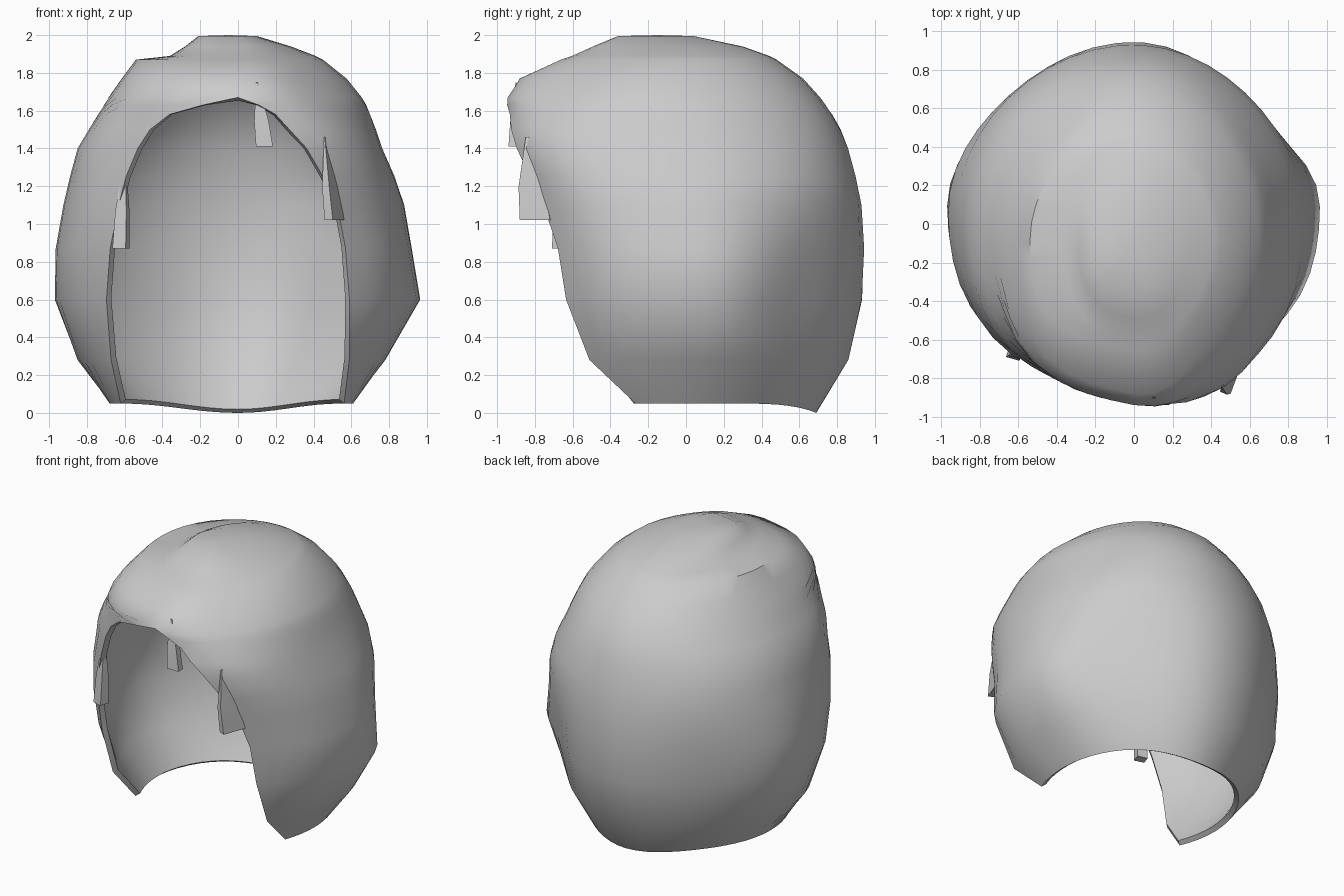
import bpy
import bmesh
from math import acos, cos, sin, pi
from mathutils import Vector

default_cube = bpy.data.objects.get("Cube")
if default_cube:
    bpy.data.objects.remove(default_cube, do_unlink=True)

# One plain grey for all of the hair
grey = bpy.data.materials.new("hair_grey")
grey.use_nodes = True
colour = (0.6, 0.6, 0.6, 1)
grey.diffuse_color = colour
grey.node_tree.nodes["Principled BSDF"].inputs["Base Color"].default_value = colour


def make_object(name, bm):
    """Turn a bmesh into a named, coloured object and make it active."""
    bmesh.ops.recalc_face_normals(bm, faces=bm.faces)
    mesh = bpy.data.meshes.new(name)
    bm.to_mesh(mesh)
    bm.free()
    mesh.materials.append(grey)
    obj = bpy.data.objects.new(name, mesh)
    bpy.context.collection.objects.link(obj)
    bpy.ops.object.select_all(action="DESELECT")
    obj.select_set(True)
    bpy.context.view_layer.objects.active = obj
    return obj


# Level outlines: height, right reach, left reach, front, back,
# then where the face opening ends on the right and on the left
LEVELS = [
    (.05, .68, .61, -.68, .69, .62, .56),
    (.28, .85, .78, -.75, .86, .66, .57),
    (.6, .97, .965, -.76, .935, .67, .56),
    (.87, .965, .92, -.81, .945, .64, .54),
    (1.1, .925, .88, -.86, .93, .59, .5),
    (1.25, .89, .83, -.88, .9, .55, .43),
    (1.4, .85, .765, -.91, .86, .49, .35),
    (1.5, .79, .73, -.93, .82, .43, .27),
    (1.58, .74, .7, -.935, .775, .34, .2),
    (1.63, .71, .68, -.94, .74, .18, .11),
    (1.67, .685, .655, -.94, .71, 0, 0),
    (1.77, .615, .575, -.88, .62, 0, 0),
    (1.87, .54, .45, -.66, .48, 0, 0),
    (1.89, .36, .41, -.6, .44, 0, 0),
    (1.94, .28, .28, -.49, .3, 0, 0),
    (1.995, .21, .1, -.36, .04, 0, 0),
]
COLUMNS = 36


def corner_bulge(z, on_left, at_back):
    """How far the shell swells or flattens at its diagonal corners."""
    if at_back:
        return -(.14 if on_left else .07) * max(0, 1 - abs(z - .6) / .6)
    if on_left:
        return .06 * min(1, z * 2) - .16 * max(0, 1 - abs(z - 1.77) / .37)
    return .1 * min(1, z / 1.5)


def level_points(z, right, left, front, back, open_right, open_left):
    """Points around one level, from the left opening edge round the back."""
    start = -acos(open_left / left)
    end = pi + acos(open_right / right)
    middle, depth = (front + back) / 2, (back - front) / 2
    for i in range(COLUMNS + 1):
        t = start + (end - start) * i / COLUMNS
        x = cos(t) * (left if cos(t) > 0 else right)
        y = middle + depth * sin(t)
        # The fringe sweeps forward on the left side
        if sin(t) < 0:
            y += x * sin(t) * .2 * min(1, max(0, (z - 1) * 2))
        swell = 1 + corner_bulge(z, cos(t) > 0, sin(t) > 0) * sin(2 * t) ** 2
        # The hem dips at the nape
        dip = .05 * max(0, sin(t)) ** 6 if z < .1 else 0
        yield Vector((x * swell, y * swell, z - dip))


# Main shell of the hair, open at the face and the neck
bm = bmesh.new()
grid = [[bm.verts.new(p) for p in level_points(*level)] for level in LEVELS]
for low, high in zip(grid, grid[1:]):
    for i in range(COLUMNS):
        bm.faces.new((low[i], low[i + 1], high[i + 1], high[i]))
crown = bm.verts.new((-.05, -.15, 2))
for a, b in zip(grid[-1], grid[-1][1:]):
    bm.faces.new((a, b, crown))
bmesh.ops.remove_doubles(bm, verts=bm.verts, dist=.0005)
shell = make_object("hair_shell", bm)
solid = shell.modifiers.new("thickness", "SOLIDIFY")
solid.thickness = .037
solid.offset = -1
bpy.ops.object.modifier_apply(modifier=solid.name)
bpy.ops.object.shade_smooth_by_angle(angle=pi / 4)


def strand(name, root, tip, side, thick):
    """A flat lock running from a pointed root to a wide tip."""
    root, tip, side, thick = map(Vector, (root, tip, side, thick))
    bm = bmesh.new()
    rings = []
    for centre, scale in ((root, .1), (root.lerp(tip, .6), .85), (tip, 1)):
        rings.append([bm.verts.new(centre + (side * a + thick * b) * scale)
                      for a, b in ((-1, -1), (1, -1), (1, 1), (-1, 1))])
    for low, high in zip(rings, rings[1:]):
        for i in range(4):
            j = (i + 1) % 4
            bm.faces.new((low[i], low[j], high[j], high[i]))
    bm.faces.new(rings[0])
    bm.faces.new(rings[-1])
    make_object(name, bm)
    bpy.ops.object.shade_smooth_by_angle(angle=pi / 6)


# Loose locks hanging round the face
strand("fringe_lock", (.1, -.9, 1.75), (.14, -.915, 1.41), (.045, 0, 0), (0, .025, 0))
strand("left_face_lock", (.46, -.84, 1.46), (.51, -.79, 1.02), (.03, .08, 0), (.022, -.01, 0))
strand("right_face_lock", (-.6, -.66, 1.35), (-.62, -.67, .87), (.035, -.01, 0), (.01, .03, 0))
